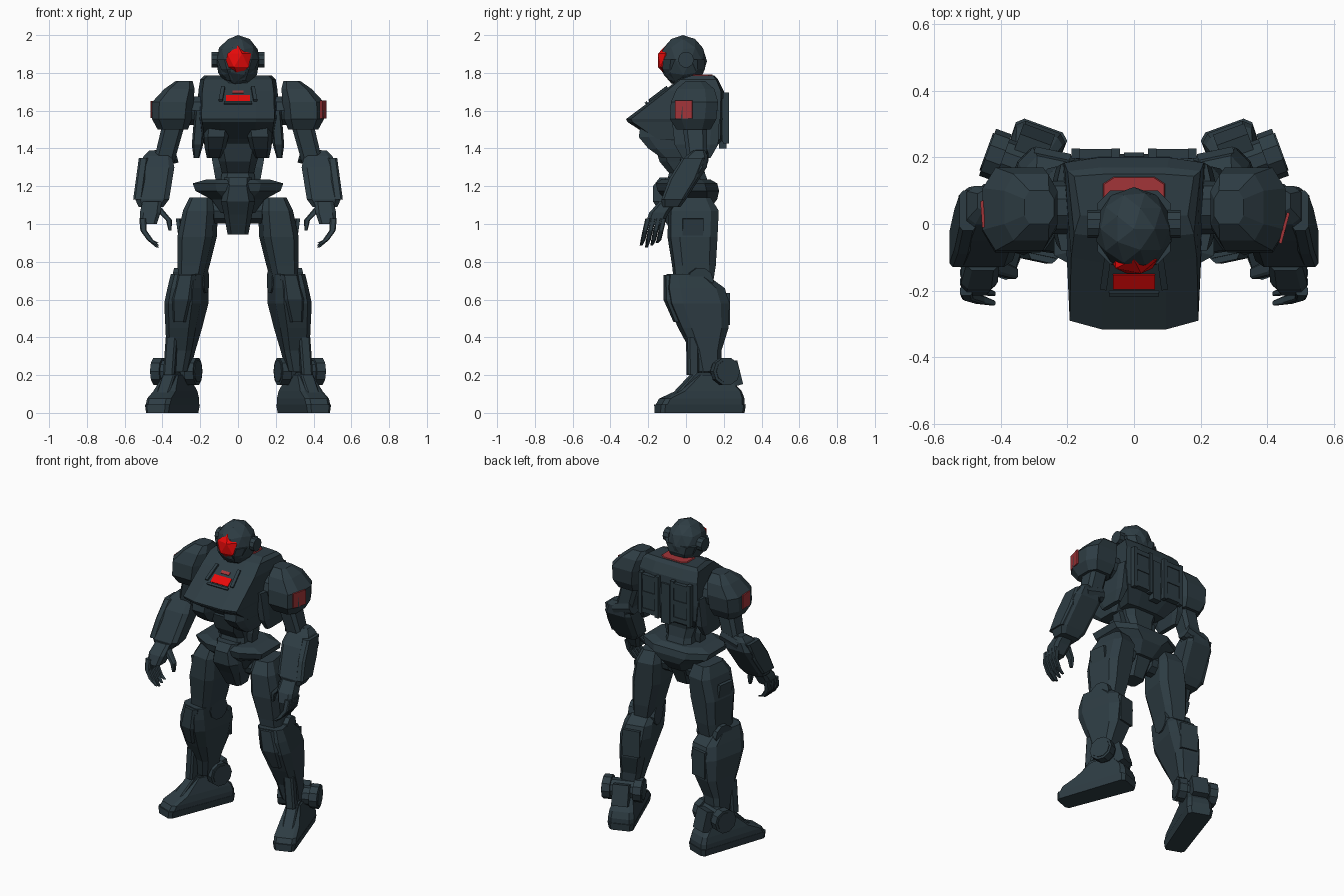
import bpy, bmesh
from math import radians
from mathutils import Matrix, Vector, Euler

if "Cube" in bpy.data.objects:
    bpy.data.objects.remove(bpy.data.objects["Cube"])


def material(name, red, green, blue):
    mat = bpy.data.materials.new(name)
    mat.use_nodes = True
    mat.diffuse_color = (red, green, blue, 1)
    mat.node_tree.nodes["Principled BSDF"].inputs["Base Color"].default_value = mat.diffuse_color
    return mat


SLATE = material("dark slate", red=.027, green=.046, blue=.057)
RED = material("bright red", red=.8, green=.003, blue=.003)
DULL = material("dull red", red=.36, green=.035, blue=.04)


def finish(name, build, mat, paired):
    # Paired parts are built once for each side, the right one mirrored
    for prefix, side in (("left_", 1), ("right_", -1)) if paired else (("", 1),):
        bm = bmesh.new()
        build(bm)
        for vert in bm.verts:
            vert.co.x *= side
        bmesh.ops.recalc_face_normals(bm, faces=bm.faces)
        mesh = bpy.data.meshes.new(prefix + name)
        bm.to_mesh(mesh)
        bm.free()
        mesh.materials.append(mat)
        bpy.context.collection.objects.link(bpy.data.objects.new(prefix + name, mesh))


def ring(z, wide, front, back, x=0):
    # One level of a loft: half width, and the y of its front and back
    return z, wide, front, back, x


def loft(name, *rings, lean=(0, 0), bevel=(.35, .35), nose=1, yaw=0, pivot=(0, 0),
         mat=SLATE, paired=True):
    # Stack of chamfered rectangles whose centre leans from the bottom x to the top x
    turn = Matrix.Rotation(radians(yaw), 3, 'Z')
    hub = Vector((*pivot, 0))
    bottom, top = rings[0][0], rings[-1][0]

    def build(bm):
        loops = []
        for z, wide, front, back, x in rings:
            x += lean[0] + (lean[1] - lean[0]) * (z - bottom) / (top - bottom)
            cut = (back - front) / 2 * bevel[1]
            half = [(wide * nose * (1 - bevel[0]), front), (wide * nose, front + cut),
                    (wide, back - cut), (wide * (1 - bevel[0]), back)]
            outline = half + [(-a, b) for a, b in reversed(half)]
            loops.append([bm.verts.new(turn @ (Vector((x + a, b, z)) - hub) + hub)
                          for a, b in outline])
        for low, high in zip(loops, loops[1:]):
            for i in range(len(low)):
                bm.faces.new((low[i - 1], low[i], high[i], high[i - 1]))
        bm.faces.new(loops[0])
        bm.faces.new(loops[-1])
    finish(name, build, mat, paired)


def solid(name, kind, at, size, tilt=0, roll=0, yaw=0, mat=SLATE, paired=True, detail=2):
    # Box, disc with its axis along x, or faceted ball
    spin = Euler([radians(a) for a in (tilt, roll, yaw)]).to_matrix().to_4x4()
    place = Matrix.Translation(at) @ spin @ Matrix.Diagonal((*size, 1))

    def build(bm):
        if kind == "box":
            bmesh.ops.create_cube(bm, size=1, matrix=place)
        elif kind == "disc":
            bmesh.ops.create_cone(bm, cap_ends=True, segments=10, radius1=.5, radius2=.5, depth=1,
                                  matrix=place @ Matrix.Rotation(radians(90), 4, 'Y'))
        else:
            bmesh.ops.create_icosphere(bm, subdivisions=detail, radius=.5, matrix=place)
    finish(name, build, mat, paired)


# Head
solid("helmet", "ball", at=(0, -.015, 1.862), size=(.236, .252, .276), paired=False)
loft("jaw", ring(z=1.76, wide=.06, front=-.09, back=.07), ring(z=1.82, wide=.09, front=-.125, back=.1),
     ring(z=1.87, wide=.11, front=-.12, back=.1), paired=False)
solid("visor", "ball", at=(0, -.108, 1.866), size=(.155, .096, .158), mat=RED, paired=False, detail=1)
solid("ear_disc", "disc", at=(.12, 0, 1.87), size=(.04, .085, .085))
loft("neck", ring(z=1.66, wide=.08, front=-.07, back=.09),
     ring(z=1.8, wide=.07, front=-.06, back=.08), paired=False)

# Chest with forward prow
loft("chest", ring(z=1.37, wide=.14, front=-.08, back=.12), ring(z=1.45, wide=.2, front=-.17, back=.2),
     ring(z=1.54, wide=.21, front=-.31, back=.21), ring(z=1.556, wide=.215, front=-.317, back=.21),
     ring(z=1.705, wide=.21, front=-.117, back=.2), ring(z=1.765, wide=.2, front=-.04, back=.17),
     ring(z=1.785, wide=.18, front=.02, back=.15), bevel=(.5, .1), nose=.9, paired=False)
loft("collar", ring(z=1.775, wide=.1, front=.02, back=.145),
     ring(z=1.791, wide=.09, front=.02, back=.14), mat=DULL, paired=False)
SLOPE = 37
solid("chest_light", "box", at=(0, -.172, 1.664), size=(.125, .055, .009), tilt=SLOPE, mat=RED, paired=False)
solid("chest_light_upper", "box", at=(0, -.128, 1.697), size=(.06, .02, .009), tilt=SLOPE,
      mat=DULL, paired=False)
solid("chest_light_frame", "box", at=(.085, -.145, 1.686), size=(.02, .12, .02), tilt=SLOPE, yaw=8)
solid("chest_light_sill", "box", at=(0, -.207, 1.638), size=(.15, .014, .02), tilt=SLOPE, paired=False)
loft("rib_guard", ring(z=1.35, wide=.04, front=-.13, back=.02), ring(z=1.4, wide=.055, front=-.2, back=.05),
     ring(z=1.46, wide=.065, front=-.25, back=.05), ring(z=1.53, wide=.07, front=-.24, back=.05),
     lean=(.125, .11))
loft("side_flap", ring(z=1.35, wide=.015, front=-.02, back=.13),
     ring(z=1.42, wide=.03, front=-.06, back=.17), ring(z=1.6, wide=.03, front=-.08, back=.18),
     lean=(.22, .2))

# Back pack panels
solid("back_panel", "box", at=(.115, .205, 1.55), size=(.13, .03, .23))
for x in (.055, .175):
    solid("back_rail", "box", at=(x, .212, 1.56), size=(.025, .03, .27))
for z in (1.45, 1.56, 1.67):
    solid("back_crossbar", "box", at=(.115, .21, z), size=(.12, .03, .03))
solid("back_spine", "box", at=(0, .195, 1.53), size=(.06, .04, .26), paired=False)

# Waist and pelvis
loft("waist", ring(z=1.19, wide=.1, front=-.11, back=.13), ring(z=1.27, wide=.085, front=-.09, back=.1),
     ring(z=1.33, wide=.1, front=-.14, back=.09), ring(z=1.43, wide=.13, front=-.17, back=.11), paired=False)
solid("waist_piston", "disc", at=(.105, 0, 1.3), size=(.05, .07, .2), roll=10)
loft("belt", ring(z=1.06, wide=.09, front=-.08, back=.11), ring(z=1.13, wide=.14, front=-.11, back=.165),
     ring(z=1.175, wide=.225, front=-.15, back=.175), ring(z=1.215, wide=.24, front=-.16, back=.165),
     ring(z=1.235, wide=.17, front=-.13, back=.13), bevel=(.5, .4), paired=False)
loft("groin_plate", ring(z=.945, wide=.055, front=-.07, back=.04),
     ring(z=1.05, wide=.075, front=-.13, back=.09), ring(z=1.12, wide=.09, front=-.175, back=.1),
     ring(z=1.2, wide=.07, front=-.175, back=.1), ring(z=1.245, wide=.075, front=-.14, back=.05), paired=False)
solid("hip_joint", "disc", at=(.13, .03, 1.07), size=(.13, .14, .14))

# Shoulders
solid("shoulder_joint", "disc", at=(.23, .05, 1.6), size=(.16, .16, .16))
loft("shoulder_pad", ring(z=1.5, wide=.08, front=-.05, back=.13, x=.345),
     ring(z=1.555, wide=.105, front=-.085, back=.16, x=.35),
     ring(z=1.645, wide=.11, front=-.08, back=.17, x=.345),
     ring(z=1.715, wide=.08, front=-.05, back=.15, x=.31),
     ring(z=1.757, wide=.045, front=0, back=.1, x=.285), bevel=(.35, .5))
solid("left_shoulder_mark", "box", at=(.452, -.012, 1.605), size=(.009, .095, .095), yaw=-15,
      mat=DULL, paired=False)
solid("right_shoulder_mark", "box", at=(-.455, .03, 1.605), size=(.009, .08, .09), yaw=4,
      mat=DULL, paired=False)

# Arms
loft("upper_arm", ring(z=1.32, wide=.055, front=.01, back=.11),
     ring(z=1.53, wide=.06, front=-.02, back=.11), lean=(.395, .34))
solid("elbow", "disc", at=(.39, .07, 1.355), size=(.13, .1, .1), roll=15)
loft("forearm", ring(z=1.09, wide=.065, front=-.125, back=-.03), ring(z=1.13, wide=.09, front=-.13, back=0),
     ring(z=1.3, wide=.095, front=-.05, back=.11), ring(z=1.36, wide=.075, front=0, back=.115),
     ring(z=1.39, wide=.05, front=.04, back=.1), lean=(.46, .42), bevel=(.3, .3))
loft("forearm_guard", ring(z=1.13, wide=.025, front=-.13, back=-.01),
     ring(z=1.24, wide=.025, front=-.09, back=.06), ring(z=1.35, wide=.025, front=-.02, back=.1),
     lean=(.53, .5), bevel=(.4, .2))
loft("palm", ring(z=1, wide=.045, front=-.215, back=-.12), ring(z=1.06, wide=.055, front=-.195, back=-.09),
     ring(z=1.12, wide=.05, front=-.14, back=-.05), lean=(.475, .455))
for i in range(4):
    y = -.215 + .028 * i
    tip = .875 + .012 * abs(i - 1)
    loft("finger", ring(z=tip, wide=.008, front=y - .03, back=y - .015, x=.425),
         ring(z=.915, wide=.016, front=y - .025, back=y, x=.465),
         ring(z=.965, wide=.017, front=y - .015, back=y + .012, x=.5),
         ring(z=1.03, wide=.018, front=y, back=y + .027, x=.505))
loft("thumb", ring(z=.965, wide=.008, front=-.16, back=-.14, x=.36),
     ring(z=1.02, wide=.016, front=-.165, back=-.13, x=.365),
     ring(z=1.09, wide=.022, front=-.15, back=-.1, x=.43))

# Legs
loft("thigh", ring(z=.66, wide=.06, front=-.06, back=.13), ring(z=.78, wide=.075, front=-.07, back=.15),
     ring(z=.93, wide=.094, front=-.09, back=.16), ring(z=1.07, wide=.082, front=-.085, back=.17),
     ring(z=1.14, wide=.06, front=-.04, back=.13), lean=(.25, .19), yaw=8, pivot=(.22, .04))
solid("thigh_panel", "box", at=(.298, .035, .93), size=(.02, .11, .2), roll=8, yaw=8)
solid("knee_disc", "disc", at=(.25, .06, .7), size=(.17, .14, .14), yaw=12)
SHIN = dict(yaw=12, pivot=(.28, .07))
loft("shin", ring(z=.22, wide=.055, front=.05, back=.17), ring(z=.33, wide=.068, front=.025, back=.175),
     ring(z=.45, wide=.082, front=-.035, back=.215), ring(z=.58, wide=.098, front=-.09, back=.222),
     ring(z=.66, wide=.09, front=-.1, back=.2), ring(z=.735, wide=.08, front=-.09, back=.1),
     lean=(.325, .25), **SHIN)
loft("knee_guard", ring(z=.48, wide=.035, front=-.065, back=.05),
     ring(z=.6, wide=.06, front=-.112, back=.05), ring(z=.73, wide=.05, front=-.108, back=.03),
     lean=(.285, .24), **SHIN)
solid("calf_plate", "box", at=(.245, .212, .55), size=(.11, .02, .17), yaw=12)
loft("shin_strut", ring(z=.2, wide=.03, front=-.01, back=.05),
     ring(z=.4, wide=.03, front=-.01, back=.05), lean=(.355, .34), **SHIN)

# Ankles and feet, toes turned out
FOOT = dict(yaw=20, pivot=(.352, .075))
solid("ankle_axle", "disc", at=(.327, .175, .22), size=(.25, .12, .12), yaw=20)
for shift in (-.09, .09):
    solid("ankle_disc", "disc", at=(.327 + shift, .175 + shift * .36, .22), size=(.05, .15, .15), yaw=20)
solid("heel_block", "box", at=(.31, .215, .2), size=(.1, .12, .13), tilt=15, yaw=20)
loft("sole", ring(z=0, wide=.074, front=-.165, back=.305), ring(z=.045, wide=.082, front=-.165, back=.31),
     lean=(.352, .352), bevel=(.25, .08), nose=.85, **FOOT)
loft("boot", ring(z=.04, wide=.08, front=-.16, back=.305), ring(z=.075, wide=.08, front=-.14, back=.305),
     ring(z=.115, wide=.074, front=-.05, back=.29), ring(z=.2, wide=.05, front=.055, back=.21),
     lean=(.352, .352), bevel=(.3, .1), nose=.85, **FOOT)
loft("instep_strap", ring(z=.1, wide=.035, front=-.075, back=.2),
     ring(z=.215, wide=.035, front=.04, back=.2), lean=(.352, .352), bevel=(.2, .1), **FOOT)
